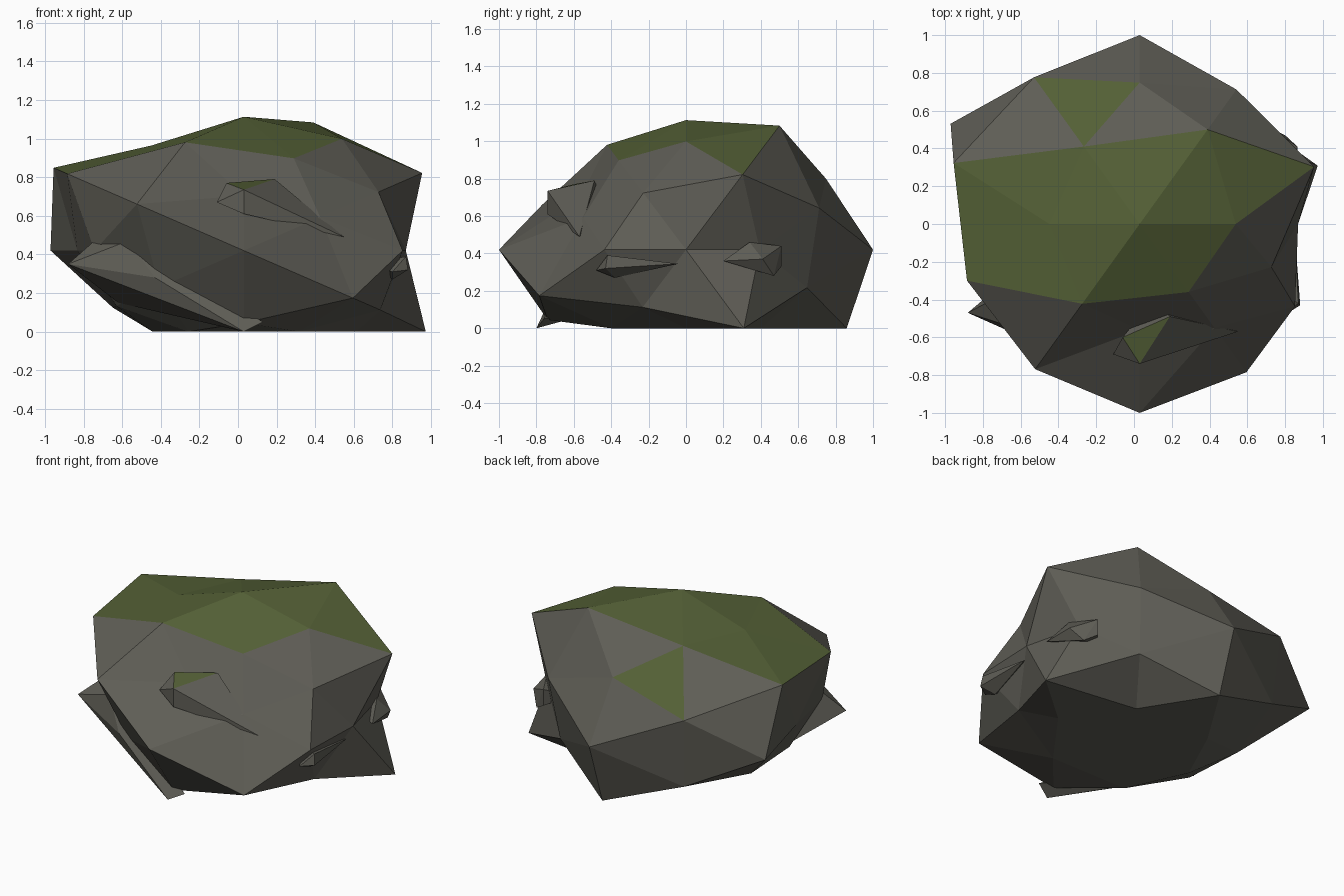
import bpy, bmesh
from mathutils import Vector

if "Cube" in bpy.data.objects:
    bpy.data.objects.remove(bpy.data.objects["Cube"])


def material(name, rgb):
    m = bpy.data.materials.new(name)
    m.diffuse_color = (*rgb, 1)
    m.use_nodes = True
    m.node_tree.nodes["Principled BSDF"].inputs["Base Color"].default_value = m.diffuse_color
    return m


STONE = material("grey stone", (0.112, 0.109, 0.091))
MOSS = material("green moss", (0.087, 0.115, 0.036))


def signed(d):
    """All mirrored copies of a direction, plus signs first."""
    out = [()]
    for c in d:
        out = [o + (s * c,) for o in out for s in ((1, -1) if c else (1,))]
    return [Vector(o) for o in out]


def hull_mesh(points):
    bm = bmesh.new()
    for p in points:
        bm.verts.new(p)
    bmesh.ops.convex_hull(bm, input=bm.verts[:])
    loose = [v for v in bm.verts if not v.link_faces]
    bmesh.ops.delete(bm, geom=loose, context='VERTS')
    bmesh.ops.recalc_face_normals(bm, faces=bm.faces[:])
    return bm


def is_mossy(f):
    """Moss lies on nearly level upper faces and one back facet."""
    c = f.calc_center_median()
    if c.z < 0.7:
        return False
    return f.normal.z > 0.86 or (c.y > 0.6 and f.normal.z > 0.8)


def finish(bm, name):
    bm.normal_update()
    for f in bm.faces:
        f.smooth = False
        f.material_index = 1 if is_mossy(f) else 0
    me = bpy.data.meshes.new(name)
    bm.to_mesh(me)
    bm.free()
    me.materials.append(STONE)
    me.materials.append(MOSS)
    ob = bpy.data.objects.new(name, me)
    bpy.context.collection.objects.link(ob)


# Boulder: once-divided icosahedron, each point pushed in or out by a radius
families = [
    ((1, 0, 0), [.72, .74]),
    ((0, 1, 0), [1.0, 1.0]),
    ((0, 0, 1), [.845, .8]),
    ((.526, 0, .851), [.83, .95, .78, .77]),
    ((0, .851, .526), [.88, 1.01, .66, .87]),
    ((.851, .526, 0), [.75, .83, 1.01, .78]),
    ((.309, .5, .809), [1.0, .8, .72, .8, .82, .8, .845, .8]),
    ((.809, .309, .5), [.98, 1.0, .74, .75, 1.045, .72, .97, .70]),
    ((.5, .809, .309), [.88, .80, .68, .97, .96, .91, .95, .75]),
]
dirs, radii = [], []
for d, rs in families:
    for v, r in zip(signed(d), rs):
        dirs.append(v.normalized())
        radii.append(r)

bm = hull_mesh(dirs)
for v in bm.verts:
    i = min(range(len(dirs)), key=lambda k: (dirs[k] - v.co).length)
    p = dirs[i] * radii[i]
    z = 0.42 + 0.82 * p.z
    v.co = (0.03 + 1.165 * p.x, p.y, z if z > 0.03 else 0)   # flat base
finish(bm, "boulder")

# Chips: small angular pieces half sunk into the boulder
chips = {
    "front_chip": [(.03, -.74, .735), (.03, -.74, .61), (-.11, -.69, .67),
                   (-.06, -.60, .77), (.19, -.49, .79), (.55, -.57, .49),
                   (.1, -.40, .6)],
    "left_chip": [(-.88, -.47, .35), (-.71, -.38, .50), (-.57, -.57, .47),
                  (-.43, -.67, .28), (.13, -.76, .05), (.03, -.80, 0),
                  (-.62, -.25, .15)],
    "right_front_chip": [(.88, -.43, .32), (.87, -.42, .39), (.80, -.48, .31),
                         (.80, -.38, .27), (.85, -.04, .345), (.7, -.3, .35)],
    "right_back_chip": [(.875, .20, .36), (.81, .34, .46), (.72, .51, .44),
                        (.72, .51, .33), (.80, .47, .28), (.865, .41, .37),
                        (.6, .35, .37)],
}
for name, pts in chips.items():
    finish(hull_mesh(pts), name)
